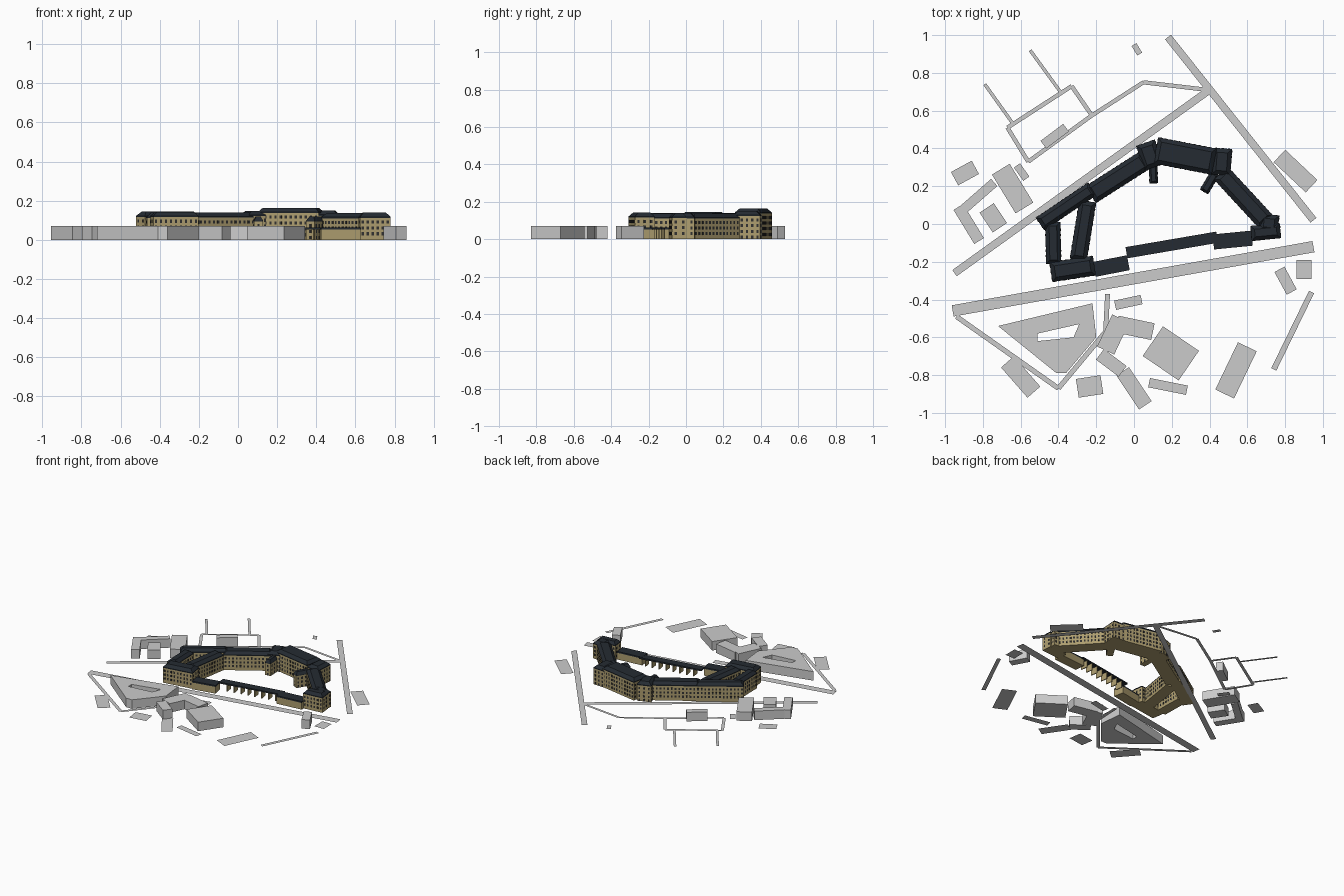
import bpy, bmesh, math
from mathutils import Matrix, Vector

if "Cube" in bpy.data.objects:
    bpy.data.objects.remove(bpy.data.objects["Cube"])


def material(name, rgb):
    m = bpy.data.materials.new(name)
    m.diffuse_color = (*rgb, 1)
    m.use_nodes = True
    m.node_tree.nodes["Principled BSDF"].inputs["Base Color"].default_value = m.diffuse_color
    return m


STONE = material("sandstone", (0.42, 0.34, 0.16))
SLATE = material("slate", (0.018, 0.024, 0.032))
GLASS = material("dark_glass", (0.03, 0.03, 0.03))


def strip(x0, y0, x1, y1, w):
    """Rectangle outline around an axis; plan sizes are in hundredths."""
    a, b = Vector((x0, y0)) / 100, Vector((x1, y1)) / 100
    d = (b - a).normalized()
    n = Vector((-d.y, d.x)) * w / 200
    return [a - n, b - n, b + n, a + n]


def prism(name, loops, z0, z1, mat=None, inset=0, rise=0):
    """Filled outline (a second loop is a hole), extruded; optional sloped top."""
    bm = bmesh.new()
    for loop in loops:
        vs = [bm.verts.new((*p, z0)) for p in loop]
        if len(loops) == 1:
            bm.faces.new(vs)
        else:
            for a, b in zip(vs, vs[1:] + vs[:1]):
                bm.edges.new((a, b))
    if len(loops) > 1:
        bmesh.ops.triangle_fill(bm, edges=bm.edges[:], use_beauty=True)
    if z1 > z0:
        ex = bmesh.ops.extrude_face_region(bm, geom=bm.faces[:], use_keep_orig=True)["geom"]
        top = [f for f in ex if isinstance(f, bmesh.types.BMFace)]
        bmesh.ops.translate(bm, verts=list({v for f in top for v in f.verts}), vec=(0, 0, z1 - z0))
        if inset:
            bmesh.ops.recalc_face_normals(bm, faces=bm.faces)
            bmesh.ops.inset_region(bm, faces=top, thickness=inset, use_even_offset=True)
            bmesh.ops.translate(bm, verts=list({v for f in top for v in f.verts}), vec=(0, 0, rise))
    finish(name, bm, mat)


def finish(name, bm, mat=None):
    bmesh.ops.recalc_face_normals(bm, faces=bm.faces)
    me = bpy.data.meshes.new(name)
    bm.to_mesh(me)
    bm.free()
    if mat:
        me.materials.append(mat)
    bpy.context.collection.objects.link(bpy.data.objects.new(name, me))


def windows(name, outline, wall):
    """Rows of dark panes, about one storey apart, along every wall."""
    bm = bmesh.new()
    for a, b in zip(outline, outline[1:] + outline[:1]):
        d = b - a
        n = int((d.length - 0.01) / 0.024)
        rot = Matrix.Rotation(math.atan2(d.y, d.x), 4, 'Z')
        for i in range(n):
            c = a + d * ((i + 0.5) / n)
            for k in range(int(wall / 0.03)):
                bmesh.ops.create_cube(bm, size=1, matrix=Matrix.Translation((*c, wall - 0.021 - k * 0.03))
                                      @ rot @ Matrix.Diagonal((0.012, 0.003, 0.016, 1)))
    finish(name, bm, GLASS)


def block(name, axis, top):
    """Wing: stone walls, window rows, short fascia and sloped slate roof."""
    o = strip(*axis)
    wall = top - 0.027
    inset = min(0.022, axis[-1] / 400)
    prism(name + "_walls", [o], 0, wall, STONE)
    prism(name + "_roof", [o], wall, wall + 0.006, SLATE, inset, 0.021)
    windows(name + "_windows", o, wall)


# Main building: ring of wings and corner pavilions
for name, axis, top in [
    ("southwest_pavilion", (-44, -25.5, -21, -22, 10.5), .143),
    ("west_wing", (-42.5, -21, -43, 1, 8), .139),
    ("northwest_pavilion", (-49.8, 0, -22, 18.7, 8), .144),
    ("diagonal_wing", (-29.5, -19, -24.5, 12, 9), .138),
    ("north_wing", (-23, 15.5, 6, 34, 10.5), .14),
    ("north_left_hub", (10.5, 30, 6, 43, 10.5), .148),
    ("north_pavilion", (11.5, 39, 42.5, 33, 14), .164),
    ("north_right_hub", (47, 40, 46, 26, 10), .15),
    ("east_wing", (46, 27, 70, 1, 10), .137),
    ("east_pavilion", (62, -5, 77.5, -3.5, 8), .139),
    ("east_pavilion_back", (71, -4, 72, 5, 10), .1385),
    ("left_stair", (10.5, 21.5, 10, 32, 4.5), .12),
    ("right_stair", (37, 17, 43, 27, 5), .12),
]:
    block(name, axis, top)

# Low southern colonnade: end rooms, thin roofs and cross walls
for name, axis in [("west_room", (-21, -24, -3, -20.5, 8)), ("east_room", (42, -9.5, 62.5, -7.5, 8))]:
    prism(name, [strip(*axis)], 0, .052, STONE)
    prism(name + "_roof", [strip(*axis)], .052, .063, SLATE)
prism("colonnade_roof", [strip(-4, -15.2, 44, -7, 6)], .052, .0625, SLATE)
for i in range(8):
    x = i * 5.3 + 2
    y = -14.5 + x * .171
    prism("colonnade_cross_wall", [strip(x + .4, y - 2.7, x - .4, y + 2.7, .7)], 0, .052, STONE)

# Roads: each path is a list of points and a width
for w, path in [
    (6, [(-96, -46), (95, -12)]),
    (4, [(-95, -26), (40, 71)]),
    (4, [(18, 99), (95, 2)]),
    (2.6, [(-94, -49), (-40, -87), (-15, -57), (-14, -37)]),
    (2.2, [(-22, 57), (-33, 73), (-67, 51), (-56, 33), (-23, 57), (5, 75), (39, 71)]),
    (1.8, [(-79, 74), (-64, 53)]),
    (1.8, [(-55, 92), (-39, 70)]),
]:
    for a, b in zip(path, path[1:]):
        prism("road", [strip(*a, *b, w)], 0, 0)

# Flat neighbouring plots
for axis in [
    (0, 95, 3, 90, 3), (-95, 24, -84, 30, 8), (-62, 31, -57, 24, 4),
    (77, 36, 94, 20, 9), (90, -19, 90, -29, 8), (74, -77, 94, -36, 3),
    (48, -90, 60, -65, 11), (-67, -73, -53, -89, 9), (-30, -87, -17, -85, 10),
    (-10, -43, 4, -40, 5), (-6, -78, 6, -96, 8), (8, -84, 28, -88, 5),
]:
    prism("flat_plot", [strip(*axis)], 0, 0)

# Plain neighbouring buildings
for axis in [
    (-70.5, 29, -58, 8.5, 11), (-78, 8.5, -71, -2, 9), (-93, 9, -82, -9, 6),
    (-90, 8, -74, 22, 5), (-48, 42, -36, 51, 5), (77, -24, 83.5, -36, 6),
    (10, -62, 29, -75, 19), (-9, -53, 10, -57, 9), (-7, -50, -15, -67, 10),
    (-18, -69, -6, -78, 7),
]:
    prism("neighbour_building", [strip(*axis)], 0, .07)

# Courtyard building to the southwest
outer = [(-72, -54), (-22, -42), (-20, -60), (-36, -79), (-41, -79)]
hole = [(-51, -58), (-29, -53), (-32, -60), (-51, -62)]
prism("courtyard_building", [[Vector(p) / 100 for p in loop] for loop in (outer, hole)], 0, .07)
